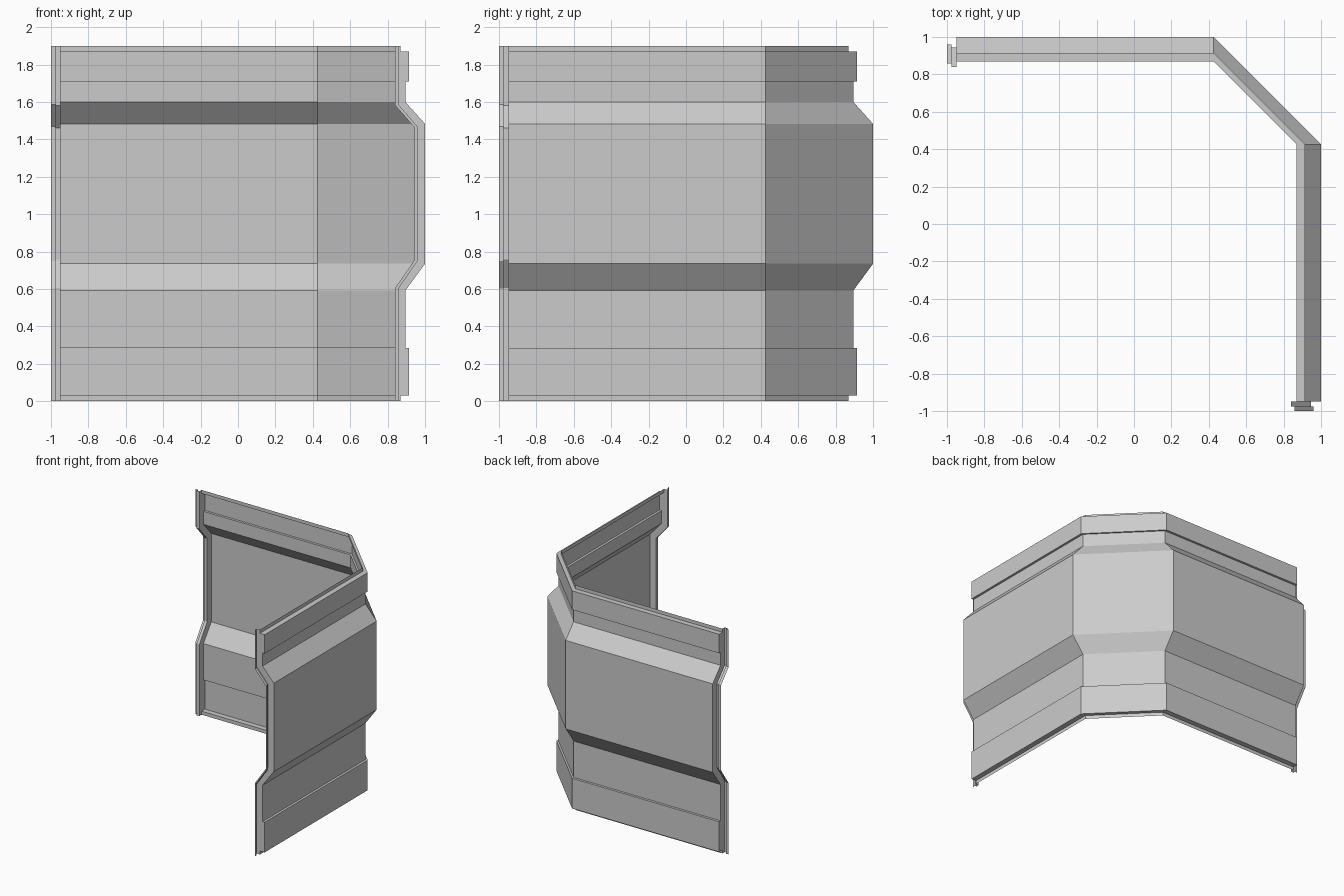
import bpy

if "Cube" in bpy.data.objects:
    bpy.data.objects.remove(bpy.data.objects["Cube"])

END = 0.95      # where the wall sheet stops and the end frames start
BEND = 0.425    # where the straight walls meet the diagonal wall

# Wall section, bottom to top: (outward offset, z)
WALL = [(0.87, 0), (0.87, 0.03), (0.915, 0.03), (0.915, 0.285), (0.895, 0.285),
        (0.895, 0.592), (1.0, 0.735), (1.0, 1.483), (0.895, 1.6), (0.895, 1.71),
        (0.915, 1.71), (0.915, 1.87), (0.87, 1.87), (0.87, 1.9)]

# Frame sections: inner step and end lip
FRAME_IN = [(0.84, 0), (0.84, 0.605), (0.945, 0.757),
            (0.945, 1.462), (0.84, 1.582), (0.84, 1.9)]
FRAME_LIP = [(0.858, 0), (0.858, 0.602), (0.96, 0.75),
             (0.96, 1.468), (0.858, 1.586), (0.858, 1.9)]


def make_object(name, verts, faces):
    mesh = bpy.data.meshes.new(name)
    mesh.from_pydata(verts, [], faces)
    mesh.update()
    obj = bpy.data.objects.new(name, mesh)
    bpy.context.collection.objects.link(obj)
    return obj


def loft(rows):
    """Join equal-length vertex rows with quads."""
    n = len(rows[0])
    verts = [v for row in rows for v in row]
    faces = [(i * n + j, i * n + j + 1, (i + 1) * n + j + 1, (i + 1) * n + j)
             for i in range(len(rows) - 1) for j in range(n - 1)]
    return verts, faces


# Wall sheet: back wall, diagonal corner, right wall
make_object("corner_wall", *loft([
    [(-END, o, z) for o, z in WALL],
    [(BEND, o, z) for o, z in WALL],
    [(o, BEND, z) for o, z in WALL],
    [(o, -END, z) for o, z in WALL],
]))


# Stepped end frames
def end_frame(name, place, flip):
    def row(section, d):
        return [place(d, o, z) for o, z in section]

    verts, faces = loft([row(FRAME_IN, END), row(FRAME_IN, 0.975),
                         row(FRAME_LIP, 0.975), row(FRAME_LIP, 1.0)])
    # flat flange between the wall edge and the frame
    start = len(verts)
    verts += row(WALL, END)
    n = len(FRAME_IN)
    faces.append(tuple(range(start, start + len(WALL))) + tuple(reversed(range(n))))
    if flip:
        faces = [tuple(reversed(f)) for f in faces]
    make_object(name, verts, faces)


end_frame("right_end_frame", lambda d, o, z: (o, -d, z), False)
end_frame("back_end_frame", lambda d, o, z: (-d, o, z), True)
